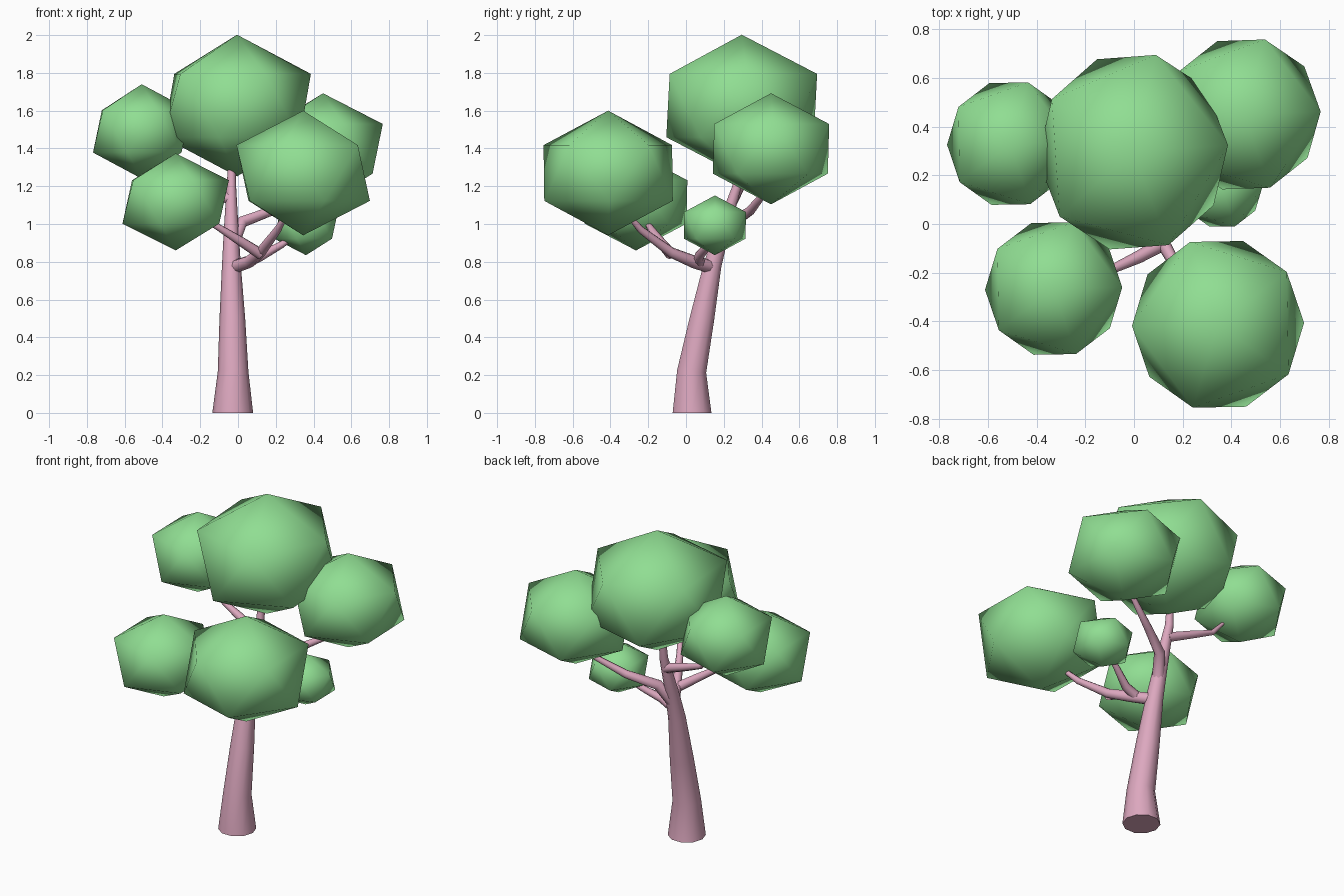
import bpy, bmesh, math
from mathutils import Vector

if "Cube" in bpy.data.objects:
    bpy.data.objects.remove(bpy.data.objects["Cube"])


def material(name, rgb):
    m = bpy.data.materials.new(name)
    m.diffuse_color = (*rgb, 1)
    m.use_nodes = True
    m.node_tree.nodes["Principled BSDF"].inputs["Base Color"].default_value = m.diffuse_color
    return m


BARK = material("pink_bark", (0.72, 0.39, 0.52))
LEAF = material("green_leaf", (0.28, 0.73, 0.29))


def finish(bm, name, mat):
    bmesh.ops.recalc_face_normals(bm, faces=bm.faces[:])
    me = bpy.data.meshes.new(name)
    bm.to_mesh(me)
    bm.free()
    me.materials.append(mat)
    ob = bpy.data.objects.new(name, me)
    bpy.context.collection.objects.link(ob)
    return ob


def limb(name, path, sides=8, flat_ends=False):
    """Tapered tube through (x, y, z, radius) points."""
    bm = bmesh.new()
    pts = [Vector(p[:3]) for p in path]
    rings = []
    for i, p in enumerate(pts):
        t = (pts[min(i + 1, len(pts) - 1)] - pts[max(i - 1, 0)]).normalized()
        if flat_ends and i == 0:
            t = Vector((0, 0, 1))
        ref = Vector((0, 1, 0)) if abs(t.z) > 0.75 else Vector((0, 0, 1))
        if flat_ends:
            ref = Vector((0, 1, 0))
        u = ref.cross(t).normalized()
        v = t.cross(u)
        ring = []
        for k in range(sides):
            a = 2 * math.pi * k / sides
            ring.append(bm.verts.new(p + path[i][3] * (u * math.cos(a) + v * math.sin(a))))
        # line this ring up with the previous one so the tube never twists
        if rings:
            prev = rings[-1]
            s = min(range(sides), key=lambda n: sum(
                (ring[(k + n) % sides].co - prev[k].co).length for k in range(sides)))
            ring = ring[s:] + ring[:s]
        rings.append(ring)
    for a, b in zip(rings, rings[1:]):
        for k in range(sides):
            n = (k + 1) % sides
            bm.faces.new((a[k], a[n], b[n], b[k])).smooth = True
    bm.faces.new(rings[0])
    bm.faces.new(rings[-1])
    ob = finish(bm, name, BARK)
    # keep the end caps crisp
    bpy.ops.object.select_all(action='DESELECT')
    ob.select_set(True)
    bpy.context.view_layer.objects.active = ob
    bpy.ops.object.shade_smooth_by_angle(angle=math.radians(55))


def leaf_ball(name, centre, radii, turn=0):
    """Squashed 20-sided ball with smooth shading."""
    bm = bmesh.new()
    bmesh.ops.create_icosphere(bm, subdivisions=1, radius=1)
    c, s = math.cos(math.radians(turn)), math.sin(math.radians(turn))
    for v in bm.verts:
        x, y, z = v.co
        v.co = Vector(centre) + Vector(((x * c - y * s) * radii[0],
                                        (x * s + y * c) * radii[1], z * radii[2]))
    for f in bm.faces:
        f.smooth = True
    finish(bm, name, LEAF)


# Trunk, leaning towards the back
limb("trunk", [(-.028, .032, 0, .108), (-.026, .03, .22, .081), (-.03, .085, .5, .068),
               (-.035, .14, .78, .05), (-.036, .195, .97, .039),
               (-.035, .27, 1.2, .025), (-.03, .29, 1.45, .014)], 10, True)

# Branches
limb("front_branch", [(-.03, .14, .77, .036), (.06, .04, .8, .034), (.12, -.08, .85, .028),
                      (.21, -.24, .97, .02), (.25, -.3, 1.04, .014)])
limb("front_left_branch", [(.12, -.08, .84, .03), (.02, -.135, .905, .026),
                           (-.1, -.19, .98, .018), (-.2, -.22, 1.04, .012)])
limb("low_right_branch", [(.03, .07, .79, .03), (.12, .07, .83, .026),
                          (.23, .12, .89, .019), (.33, .15, .96, .012)])
limb("back_right_branch", [(-.035, .17, .88, .036), (.02, .25, 1.01, .032),
                           (.18, .34, 1.07, .025), (.36, .42, 1.17, .016), (.41, .44, 1.25, .01)])
limb("back_left_branch", [(-.036, .25, 1.13, .03), (-.19, .285, 1.19, .024),
                          (-.32, .31, 1.24, .016), (-.39, .32, 1.32, .01)])

# Foliage
leaf_ball("top_foliage", (-.005, .295, 1.627), (.438, .46, .375), 4)
leaf_ball("front_right_foliage", (.345, -.412, 1.27), (.395, .4, .33), 181)
leaf_ball("front_left_foliage", (-.33, -.265, 1.117), (.315, .318, .257), 1)
leaf_ball("back_right_foliage", (.45, .45, 1.398), (.354, .358, .294), 2)
leaf_ball("back_left_foliage", (-.51, .33, 1.49), (.288, .294, .25), 1)
leaf_ball("low_right_foliage", (.36, .153, .993), (.188, .192, .158), 1)
